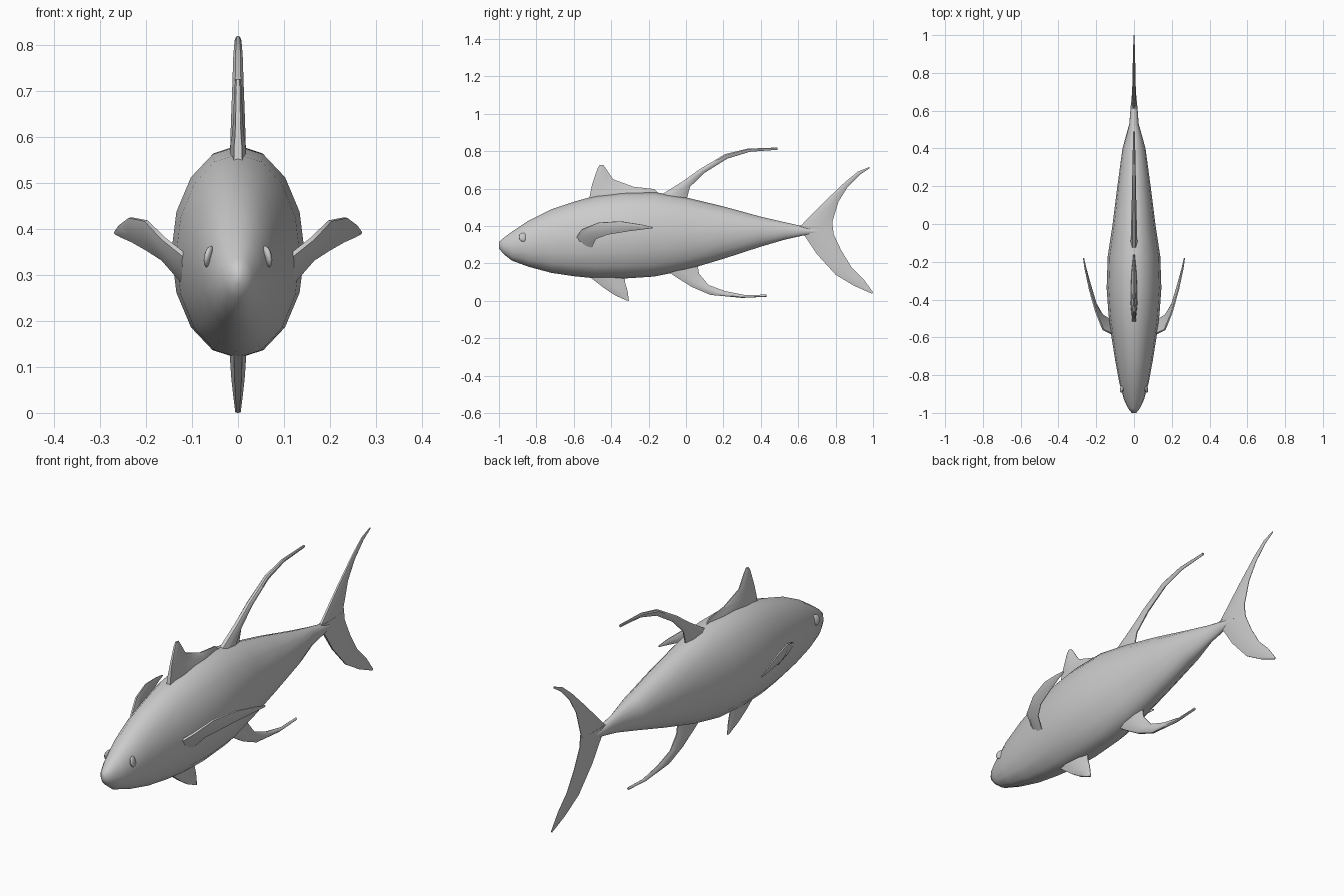
import bpy, bmesh, math
from mathutils import Vector

cube = bpy.data.objects.get("Cube")
if cube:
    bpy.data.objects.remove(cube, do_unlink=True)

GREY = (0.6, 0.6, 0.6, 1.0)
mat = bpy.data.materials.new("pale grey")
mat.use_nodes = True
mat.diffuse_color = GREY
mat.node_tree.nodes["Principled BSDF"].inputs["Base Color"].default_value = GREY


def finish(name, bm, angle):
    """Turn a bmesh into a shaded, coloured object."""
    bmesh.ops.recalc_face_normals(bm, faces=bm.faces[:])
    me = bpy.data.meshes.new(name)
    bm.to_mesh(me)
    bm.free()
    me.materials.append(mat)
    ob = bpy.data.objects.new(name, me)
    bpy.context.collection.objects.link(ob)
    bpy.ops.object.select_all(action='DESELECT')
    ob.select_set(True)
    bpy.context.view_layer.objects.active = ob
    bpy.ops.object.shade_smooth_by_angle(angle=math.radians(angle))
    return ob


def loft(name, rings, angle=45):
    """Skin a list of closed rings and cap both ends."""
    bm = bmesh.new()
    vs = [[bm.verts.new(p) for p in ring] for ring in rings]
    n = len(vs[0])
    for a, b in zip(vs, vs[1:]):
        for i in range(n):
            j = (i + 1) % n
            bm.faces.new((a[i], a[j], b[j], b[i]))
    bm.faces.new(vs[0][::-1])
    bm.faces.new(vs[-1])
    return finish(name, bm, angle)


# chord position, share of the half thickness
SECTION = [(0, 0.5), (0.25, 1), (0.7, 0.8), (1, 0.15)]


def fin(name, lead, trail, t0, t1, side=1):
    """Tapered blade between a leading and a trailing edge."""
    lead = [Vector((p[0] * side, p[1], p[2])) if len(p) == 3 else Vector((0, *p)) for p in lead]
    trail = [Vector((p[0] * side, p[1], p[2])) if len(p) == 3 else Vector((0, *p)) for p in trail]
    mid = [(a + b) / 2 for a, b in zip(lead, trail)]
    last = len(lead) - 1
    rings = []
    for i, (a, b) in enumerate(zip(lead, trail)):
        span = mid[min(i + 1, last)] - mid[max(i - 1, 0)]
        # planar fins thicken straight along x
        if all(abs(p.x) < 1e-6 for p in lead):
            normal = Vector((1, 0, 0))
        else:
            normal = (b - a).cross(span).normalized()
        t = t0 + (t1 - t0) * i / last
        rings.append([a.lerp(b, u) + normal * t * w for u, w in SECTION] +
                     [a.lerp(b, u) - normal * t * w for u, w in reversed(SECTION)])
    return loft(name, rings)


# Body: y, bottom, top, half width
BODY = [
    (-1.0, 0.28, 0.315, 0.012), (-0.975, 0.25, 0.337, 0.032), (-0.93, 0.215, 0.37, 0.053),
    (-0.84, 0.182, 0.43, 0.078), (-0.72, 0.15, 0.49, 0.1), (-0.6, 0.132, 0.53, 0.119),
    (-0.48, 0.12, 0.563, 0.135), (-0.34, 0.119, 0.58, 0.145), (-0.17, 0.13, 0.582, 0.139),
    (0.0, 0.165, 0.553, 0.113), (0.2, 0.225, 0.505, 0.088), (0.4, 0.29, 0.45, 0.061),
    (0.53, 0.328, 0.42, 0.025), (0.62, 0.348, 0.4, 0.018), (0.72, 0.365, 0.378, 0.008)]
SIDES = 16
rings = []
for y, lo, hi, w in BODY:
    c, h = (lo + hi) / 2, (hi - lo) / 2
    rings.append([(w * math.cos(k * math.tau / SIDES), y, c + h * math.sin(k * math.tau / SIDES))
                  for k in range(SIDES)])
loft("body", rings, 60)

# Fins on the back
fin("front_dorsal_fin",
    [(-0.52, 0.535), (-0.51, 0.585), (-0.507, 0.6), (-0.5, 0.63), (-0.472, 0.71), (-0.462, 0.727)],
    [(-0.13, 0.56), (-0.17, 0.598), (-0.28, 0.61), (-0.39, 0.65), (-0.43, 0.71), (-0.443, 0.727)],
    0.019, 0.005)
fin("rear_dorsal_fin",
    [(-0.16, 0.55), (-0.016, 0.64), (0.075, 0.705), (0.21, 0.785), (0.33, 0.814), (0.49, 0.82)],
    [(0.0, 0.53), (0.022, 0.61), (0.1, 0.685), (0.22, 0.76), (0.34, 0.797), (0.49, 0.808)],
    0.018, 0.005)

# Fins under the belly
fin("pelvic_fin",
    [(-0.53, 0.14), (-0.44, 0.07), (-0.38, 0.03), (-0.32, 0.003)],
    [(-0.33, 0.14), (-0.325, 0.095), (-0.313, 0.055), (-0.305, 0.0)],
    0.019, 0.006)
fin("anal_fin",
    [(-0.1, 0.16), (-0.05, 0.125), (0.03, 0.075), (0.13, 0.032), (0.3, 0.016), (0.43, 0.022)],
    [(0.06, 0.2), (0.07, 0.145), (0.12, 0.085), (0.21, 0.052), (0.32, 0.03), (0.43, 0.034)],
    0.018, 0.005)

# Forked tail
fin("tail_upper_lobe",
    [(0.58, 0.37), (0.62, 0.408), (0.74, 0.53), (0.85, 0.635), (0.92, 0.692), (0.98, 0.716)],
    [(0.785, 0.37), (0.782, 0.42), (0.815, 0.53), (0.865, 0.61), (0.93, 0.675), (0.98, 0.708)],
    0.012, 0.003)
fin("tail_lower_lobe",
    [(0.58, 0.4), (0.63, 0.355), (0.7, 0.25), (0.8, 0.14), (0.9, 0.08), (0.995, 0.038)],
    [(0.784, 0.4), (0.79, 0.355), (0.83, 0.27), (0.885, 0.18), (0.95, 0.115), (1.0, 0.046)],
    0.012, 0.003)

# Paired fins and eyes
for label, s in (("left", 1), ("right", -1)):
    fin(label + "_pectoral_fin",
        [(0.1, -0.59, 0.33), (0.163, -0.56, 0.38), (0.2, -0.47, 0.418), (0.235, -0.35, 0.425),
         (0.258, -0.24, 0.408), (0.267, -0.18, 0.395)],
        [(0.115, -0.51, 0.275), (0.165, -0.48, 0.332), (0.2, -0.42, 0.354), (0.232, -0.31, 0.372),
         (0.255, -0.23, 0.382), (0.267, -0.18, 0.388)],
        0.011, 0.003, s)
    bpy.ops.mesh.primitive_uv_sphere_add(segments=16, ring_count=10, radius=0.024,
                                         location=(s * 0.063, -0.87, 0.34))
    eye = bpy.context.object
    eye.name = label + "_eye"
    eye.scale = (0.4, 1, 1)
    eye.rotation_euler = (0, math.radians(-12 * s), math.radians(14 * s))
    eye.data.materials.append(mat)
    bpy.ops.object.shade_smooth_by_angle(angle=math.radians(60))
